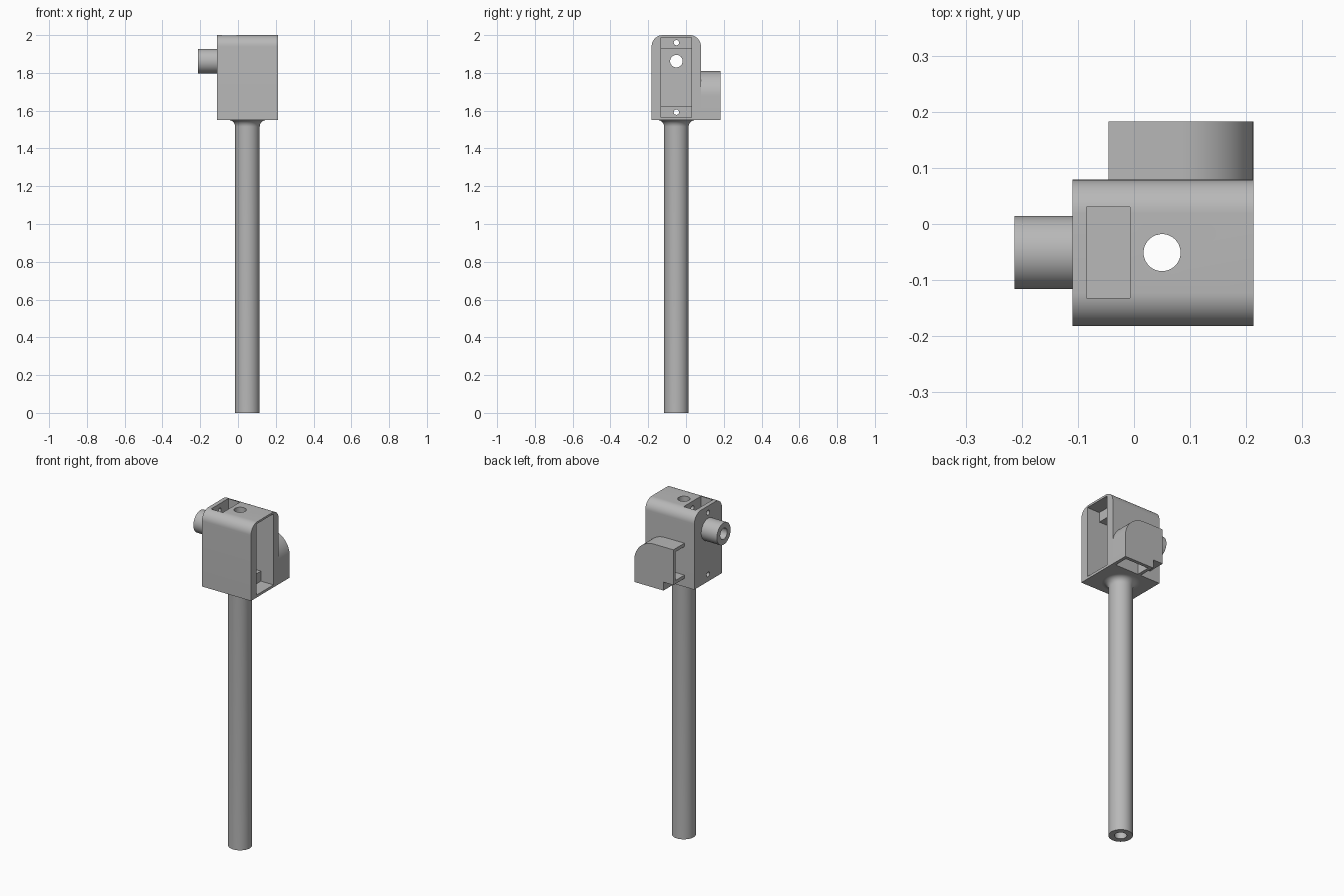
import bpy, bmesh, math
from mathutils import Matrix, Vector

if "Cube" in bpy.data.objects:
    bpy.data.objects.remove(bpy.data.objects["Cube"])

# One flat grey for the whole bracket
grey = bpy.data.materials.new("plain grey")
grey.use_nodes = True
grey.diffuse_color = (0.48, 0.48, 0.48, 1)
grey.node_tree.nodes["Principled BSDF"].inputs["Base Color"].default_value = (0.48, 0.48, 0.48, 1)

PX, PY, PEG_Z = 0.05, -0.051, 1.862      # post axis and peg height
BORE, TUBE, SCREW = 0.033, 0.065, 0.014  # radii
SIDE = Matrix.Rotation(math.pi / 2, 4, 'Y')


def finish(name, bm):
    bmesh.ops.recalc_face_normals(bm, faces=bm.faces)
    mesh = bpy.data.meshes.new(name)
    bm.to_mesh(mesh)
    bm.free()
    mesh.materials.append(grey)
    ob = bpy.data.objects.new(name, mesh)
    bpy.context.collection.objects.link(ob)
    return ob


def prism(name, points, depth):
    """Extrude a planar outline along a vector."""
    bm = bmesh.new()
    face = bm.faces.new([bm.verts.new(p) for p in points])
    grown = bmesh.ops.extrude_face_region(bm, geom=[face])
    verts = [v for v in grown["geom"] if isinstance(v, bmesh.types.BMVert)]
    bmesh.ops.translate(bm, verts=verts, vec=Vector(depth))
    return finish(name, bm)


def box(name, x, y, z):
    base = [(x[0], y[0], z[0]), (x[1], y[0], z[0]), (x[1], y[1], z[0]), (x[0], y[1], z[0])]
    return prism(name, base, (0, 0, z[1] - z[0]))


def rod(name, centre, radius, length, turn=Matrix()):
    bm = bmesh.new()
    bmesh.ops.create_cone(bm, cap_ends=True, segments=48, radius1=radius, radius2=radius,
                          depth=length, matrix=Matrix.Translation(centre) @ turn)
    return finish(name, bm)


def lathe(name, profile, matrix):
    """Revolve a closed (radius, height) outline around its axis."""
    bm = bmesh.new()
    n = 64
    rings = [[bm.verts.new(matrix @ Vector((r * math.cos(a), r * math.sin(a), h)))
              for r, h in profile]
             for a in (2 * math.pi * i / n for i in range(n))]
    for i in range(n):
        for j in range(len(profile)):
            a, b = rings[i], rings[(i + 1) % n]
            k = (j + 1) % len(profile)
            bm.faces.new((a[j], b[j], b[k], a[k]))
    return finish(name, bm)


def arc(cx, cy, r, start, end, steps=14):
    angles = (math.radians(start + (end - start) * i / steps) for i in range(steps + 1))
    return [(cx + r * math.cos(a), cy + r * math.sin(a)) for a in angles]


def carve(ob, cutters):
    """Subtract cutters and bake the result."""
    for c in cutters:
        c.hide_render = True
        mod = ob.modifiers.new("cut", 'BOOLEAN')
        mod.operation, mod.solver, mod.object = 'DIFFERENCE', 'EXACT', c
    bpy.context.view_layer.update()
    graph = bpy.context.evaluated_depsgraph_get()
    mesh = bpy.data.meshes.new_from_object(ob.evaluated_get(graph))
    ob.modifiers.clear()
    ob.data = mesh


# Cutters shared by the head and its mounting blocks
bore = rod("bore_cutter", (PX, PY, 1.8), BORE, 0.8)
peg_bore = rod("peg_bore_cutter", (-0.1, PY, PEG_Z), BORE, 0.1, SIDE)
screws = [rod("screw_cutter", (0, PY, z), SCREW, 0.5, SIDE) for z in (1.592, 1.96)]
inner_y, inner_z = (-0.132, 0.03), (1.565, 1.988)
cavity = box("cavity_cutter", (-0.085, 0.3), inner_y, inner_z)
slot = box("slot_cutter", (-0.085, -0.007), inner_y, (1.8, 2.1))

# Hollow head with rounded top edges, open on its left
outline = ([(-0.182, 1.55), (0.079, 1.55)] + arc(0.019, 1.94, 0.06, 0, 90)
           + arc(-0.122, 1.94, 0.06, 90, 180))
head = prism("head_housing", [(-0.11, y, z) for y, z in outline], (0.323, 0, 0))
carve(head, [cavity, slot, bore, peg_bore] + screws)

# Screw mounting blocks inside the head
parts = [head]
for name, z in (("lower_mounting_block", (1.56, 1.625)), ("upper_mounting_block", (1.93, 1.993))):
    block = box(name, (-0.007, 0.13), (-0.137, 0.035), z)
    carve(block, [bore] + screws)
    parts.append(block)

# Hollow post with flared neck
neck = [(0.1 - 0.035 * math.cos(a), 1.515 + 0.035 * math.sin(a))
        for a in (math.pi / 2 * i / 8 for i in range(9))]
parts.append(lathe("post", [(BORE, 0), (TUBE, 0)] + neck + [(BORE, 1.55)],
                   Matrix.Translation((PX, PY, 0))))

# Side peg
parts.append(lathe("side_peg", [(BORE, 0), (TUBE, 0), (TUBE, 0.103), (BORE, 0.103)],
                   Matrix.Translation((-0.213, PY, PEG_Z)) @ SIDE))

# Rear hood: one rounded corner, stepped floor, open side and underside
hood_shape = ([(0.02, 1.6), (-0.045, 1.6), (-0.045, 1.81)]
              + arc(0.083, 1.68, 0.13, 90, 0) + [(0.213, 1.55), (0.02, 1.55)])
hollow_shape = ([(0.04, 1.62), (-0.1, 1.62), (-0.1, 1.79)]
                + arc(0.083, 1.68, 0.11, 90, 0) + [(0.193, 1.5), (0.04, 1.5)])
hood = prism("rear_hood", [(x, 0.079, z) for x, z in hood_shape], (0, 0.104, 0))
hollow = prism("hood_cutter", [(x, 0.05, z) for x, z in hollow_shape], (0, 0.113, 0))
carve(hood, [hollow])
parts.append(hood)

# Remove cutters, then smooth curved faces while keeping edges crisp
for c in [bore, peg_bore, cavity, slot, hollow] + screws:
    bpy.data.objects.remove(c)
for ob in parts:
    for p in ob.data.polygons:
        p.use_smooth = True
    ob.data.set_sharp_from_angle(angle=math.radians(30))
